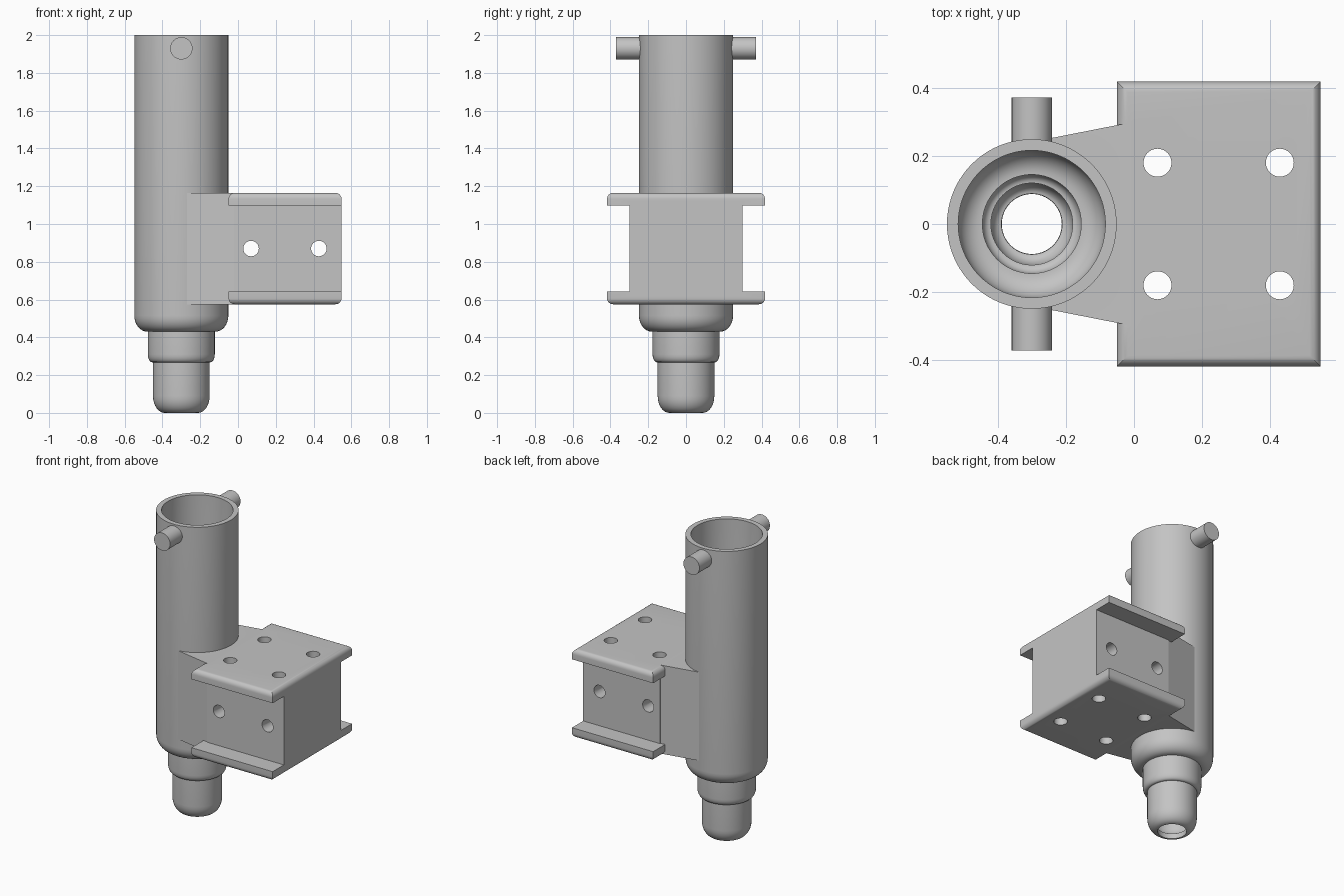
import bpy, bmesh
from math import sin, cos, pi, radians
from mathutils import Matrix

if "Cube" in bpy.data.objects:
    bpy.data.objects.remove(bpy.data.objects["Cube"])

TUBE_X = -0.3
BOTTOM, TOP = 0.575, 1.165
END = 0.548

grey = bpy.data.materials.new("plain_grey")
grey.use_nodes = True
grey.diffuse_color = (0.55, 0.55, 0.55, 1)
grey.node_tree.nodes["Principled BSDF"].inputs["Base Color"].default_value = (0.55, 0.55, 0.55, 1)


def finish(name, bm):
    bmesh.ops.recalc_face_normals(bm, faces=bm.faces[:])
    mesh = bpy.data.meshes.new(name)
    bm.to_mesh(mesh)
    bm.free()
    mesh.materials.append(grey)
    obj = bpy.data.objects.new(name, mesh)
    bpy.context.collection.objects.link(obj)
    return obj


def activate(obj):
    bpy.ops.object.select_all(action='DESELECT')
    obj.select_set(True)
    bpy.context.view_layer.objects.active = obj


def smooth(obj):
    activate(obj)
    bpy.ops.object.shade_smooth_by_angle(angle=radians(30))


def combine(target, other, operation):
    """Apply a boolean and discard the helper."""
    mod = target.modifiers.new("combine", 'BOOLEAN')
    mod.operation, mod.solver, mod.object = operation, 'EXACT', other
    activate(target)
    bpy.ops.object.modifier_apply(modifier=mod.name)
    bpy.data.objects.remove(other)


def cylinder(name, centre, radius, length, axis='Z', sides=40):
    bm = bmesh.new()
    bmesh.ops.create_cone(bm, cap_ends=True, segments=sides,
                          radius1=radius, radius2=radius, depth=length)
    turn = Matrix.Rotation(pi / 2, 4, 'X') if axis == 'Y' else Matrix()
    bm.transform(Matrix.Translation(centre) @ turn)
    return finish(name, bm)


def prism(name, outline, z0, z1):
    bm = bmesh.new()
    face = bm.faces.new([bm.verts.new((x, y, z0)) for x, y in outline])
    up = bmesh.ops.extrude_face_region(bm, geom=[face])["geom"]
    bmesh.ops.translate(bm, vec=(0, 0, z1 - z0),
                        verts=[v for v in up if isinstance(v, bmesh.types.BMVert)])
    return finish(name, bm)


def flange(name, z0, z1, outer_z):
    """Plate with its outer rim rounded."""
    bm = bmesh.new()
    bmesh.ops.create_cube(bm, size=1)
    x0 = -0.05
    bm.transform(Matrix.Translation(((x0 + END) / 2, 0, (z0 + z1) / 2))
                 @ Matrix.Diagonal((END - x0, 0.836, z1 - z0, 1)))
    rim = [e for e in bm.edges if all(abs(v.co.z - outer_z) < 1e-4 for v in e.verts)]
    bmesh.ops.bevel(bm, geom=rim, offset=0.032, segments=6, profile=0.5, affect='EDGES')
    return finish(name, bm)


def bowl(r0, z0, r1, z1, steps=8):
    """Quarter curve leaving flat at r0 and rising upright at r1."""
    return [(r0 + (r1 - r0) * sin(i * pi / 2 / steps),
             z1 - (z1 - z0) * cos(i * pi / 2 / steps)) for i in range(steps + 1)]


def lathe(name, profile, sides=80):
    """Closed profile spun about the tube axis."""
    bm = bmesh.new()
    rings = [[bm.verts.new((TUBE_X + r * cos(2 * pi * i / sides),
                            r * sin(2 * pi * i / sides), z))
              for i in range(sides)] for r, z in profile]
    for a, b in zip(rings, rings[1:] + rings[:1]):
        for i in range(sides):
            j = (i + 1) % sides
            bm.faces.new((a[i], a[j], b[j], b[i]))
    return finish(name, bm)


# Stepped hollow tube with rounded shoulders
outside = (bowl(0.088, 0, 0.15, 0.09) + [(0.15, 0.268)]
           + bowl(0.155, 0.268, 0.177, 0.31, 5) + [(0.177, 0.43)]
           + bowl(0.18, 0.43, 0.249, 0.515) + [(0.249, 2)])
inside = (bowl(0.089, 0.035, 0.12, 0.09) + [(0.12, 0.303)]
          + bowl(0.121, 0.303, 0.145, 0.335, 5) + [(0.145, 0.465)]
          + bowl(0.147, 0.465, 0.216, 0.54) + [(0.216, 2)])
smooth(lathe("tube", outside + inside[::-1]))

# Side pins near the rim
for name, side in (("front_pin", -1), ("back_pin", 1)):
    smooth(cylinder(name, (TUBE_X, side * 0.301, 1.93), 0.059, 0.14, 'Y'))

# Bracket: tapered neck, block and two flanges
bracket = prism("bracket", [(-0.27, -0.247), (0, -0.3), (0, 0.3), (-0.27, 0.247)], BOTTOM, TOP)
block = prism("block", [(-0.02, -0.3), (END, -0.3), (END, 0.3), (-0.02, 0.3)],
              BOTTOM + 0.045, TOP - 0.045)
combine(bracket, block, 'UNION')
combine(bracket, flange("upper_flange", TOP - 0.067, TOP, TOP), 'UNION')
combine(bracket, flange("lower_flange", BOTTOM, BOTTOM + 0.067, BOTTOM), 'UNION')

# Keep the tube bore clear, then drill the bolt holes
combine(bracket, cylinder("bore_cutter", (TUBE_X, 0, 0.87), 0.235, 1, sides=80), 'DIFFERENCE')
for x in (0.069, 0.428):
    combine(bracket, cylinder("cross_hole", (x, 0, 0.87), 0.041, 1, 'Y'), 'DIFFERENCE')
    for y in (-0.18, 0.18):
        combine(bracket, cylinder("bolt_hole", (x, y, 0.87), 0.041, 1), 'DIFFERENCE')
smooth(bracket)
